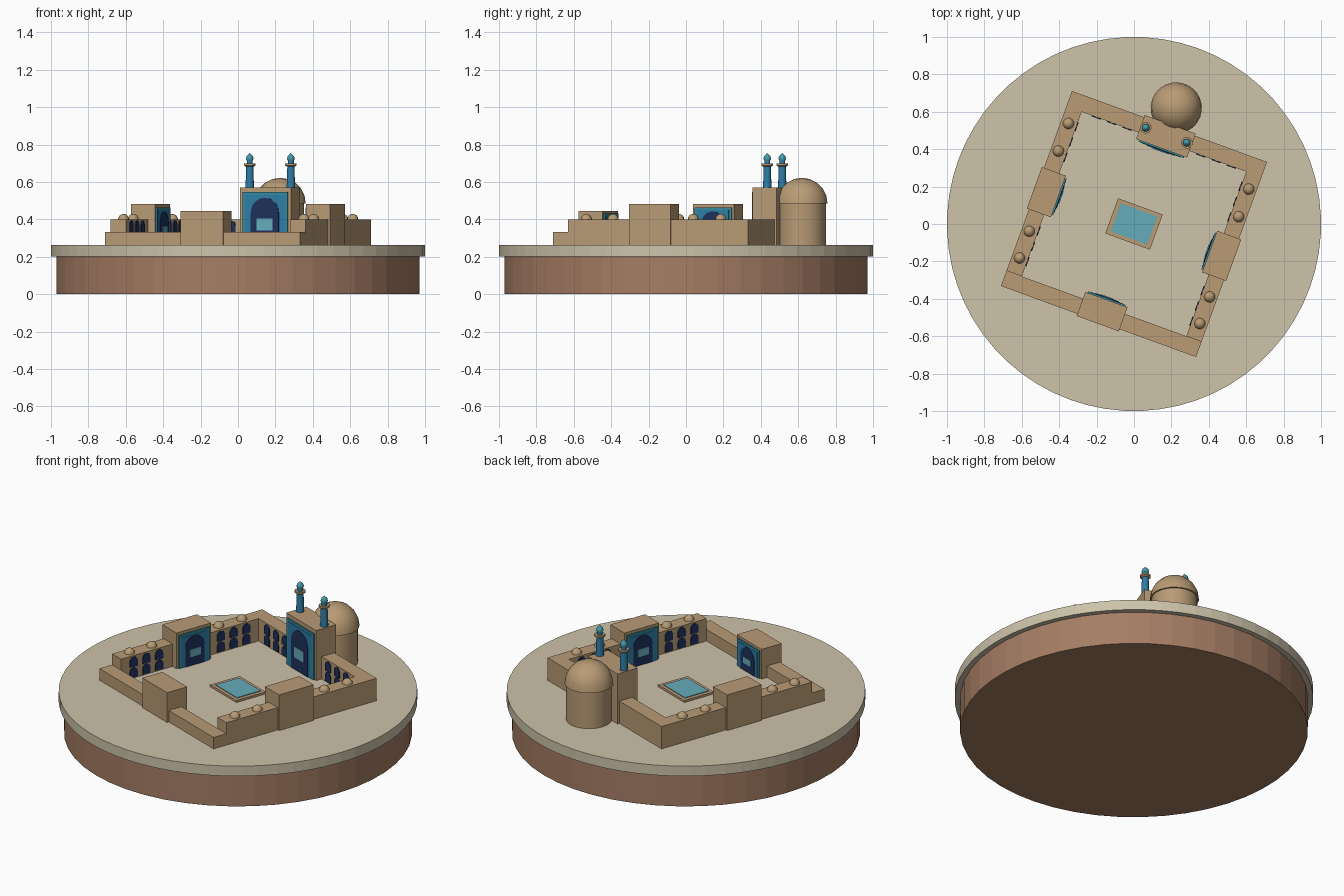
import bpy, bmesh, math
from mathutils import Matrix

cube = bpy.data.objects.get("Cube")
if cube:
    bpy.data.objects.remove(cube)


def material(name, rgb):
    lin = [((c / 255 + 0.055) / 1.055) ** 2.4 for c in rgb]
    m = bpy.data.materials.new(name)
    m.use_nodes = True
    m.diffuse_color = (*lin, 1)
    m.node_tree.nodes["Principled BSDF"].inputs["Base Color"].default_value = (*lin, 1)
    return m


SAND = material("pale sand", (205, 195, 170))
EARTH = material("earth brown", (165, 125, 100))
BRICK = material("tan brick", (184, 155, 117))
TEAL = material("teal tile", (50, 138, 160))
BLUE = material("blue tile", (46, 125, 165))
NAVY = material("navy recess", (30, 48, 92))
PALE = material("pale turquoise", (102, 172, 188))
CAP = material("turquoise cap", (68, 155, 172))

TURN = Matrix.Rotation(math.radians(-20), 4, 'Z')
GROUND = 0.262
HALF = 0.555      # outer half width of the court
INNER = 0.468     # inner wall face
PORTAL = 0.43     # inner portal face


def finish(name, bm, mat, frame=TURN, smooth=False):
    bmesh.ops.recalc_face_normals(bm, faces=bm.faces)
    me = bpy.data.meshes.new(name)
    bm.to_mesh(me)
    bm.free()
    me.transform(frame)
    me.materials.append(mat)
    ob = bpy.data.objects.new(name, me)
    bpy.context.collection.objects.link(ob)
    if smooth:
        bpy.ops.object.select_all(action='DESELECT')
        bpy.context.view_layer.objects.active = ob
        ob.select_set(True)
        bpy.ops.object.shade_smooth_by_angle(angle=math.radians(40))
    return ob


def box(name, mat, x0, x1, y0, y1, z0, z1, frame=TURN):
    bm = bmesh.new()
    bmesh.ops.create_cube(bm, size=1)
    for v in bm.verts:
        v.co = ((x0 + x1) / 2 + v.co.x * (x1 - x0),
                (y0 + y1) / 2 + v.co.y * (y1 - y0),
                (z0 + z1) / 2 + v.co.z * (z1 - z0))
    return finish(name, bm, mat, frame)


def lathe(name, mat, profile, sides, x=0, y=0, smooth=True):
    """Revolve (radius, height) points around a vertical axis."""
    bm = bmesh.new()
    rings = []
    for r, z in profile:
        if r == 0:
            rings.append([bm.verts.new((x, y, z))] * sides)
        else:
            rings.append([bm.verts.new((x + r * math.cos(2 * math.pi * i / sides),
                                        y + r * math.sin(2 * math.pi * i / sides), z))
                          for i in range(sides)])
    for low, high in zip(rings, rings[1:]):
        for i in range(sides):
            j = (i + 1) % sides
            bm.faces.new(dict.fromkeys((low[i], low[j], high[j], high[i])))
    for ring in (rings[0], rings[-1]):
        if ring[0] is not ring[1]:
            bm.faces.new(ring)
    return finish(name, bm, mat, smooth=smooth)


def dome_profile(r, z, steps):
    pts = [(r * math.cos(math.pi / 2 * i / steps), z + r * math.sin(math.pi / 2 * i / steps))
           for i in range(steps)]
    return pts + [(0, z + r)]


def arches(name, mat, centres, w, bottoms, height, y, frame):
    """Round-headed plates facing the court, joined in one object."""
    bm = bmesh.new()
    for cx in centres:
        for z in bottoms:
            spring = z + height - w
            pts = [(cx - w, z), (cx + w, z)]
            pts += [(cx + w * math.cos(math.pi * i / 10), spring + w * math.sin(math.pi * i / 10))
                    for i in range(11)]
            face = bm.faces.new([bm.verts.new((px, y, pz)) for px, pz in pts])
            ext = bmesh.ops.extrude_face_region(bm, geom=[face])
            for v in ext["geom"]:
                if isinstance(v, bmesh.types.BMVert):
                    v.co.y -= 0.005
    return finish(name, bm, mat, frame)


# Round plinth and paved terrace
lathe("plinth", EARTH, [(0.97, 0), (0.97, 0.2)], 48, smooth=False)
lathe("terrace", SAND, [(1, 0.2), (1, GROUND)], 64, smooth=False)

# Pool in the centre of the court
box("pool_rim", BRICK, -0.127, 0.127, -0.1, 0.1, GROUND, 0.275)
box("pool_water", PALE, -0.104, 0.104, -0.08, 0.08, 0.27, 0.279)

# Enclosing walls: the front one is lower
box("back_wall", BRICK, -HALF, HALF, INNER, HALF, GROUND, 0.4)
box("front_wall", BRICK, -HALF, HALF, -HALF, -INNER, GROUND, 0.333)
for side, s in (("left", 1), ("right", -1)):
    xs = sorted((s * INNER, s * HALF))
    box(side + "_wall", BRICK, *xs, -INNER, INNER, GROUND, 0.4)

# Portals; each is built on the back side and turned into place
sides = [("back", 0, 0.145, 0.57, True), ("right", 90, 0.118, 0.482, True),
         ("front", 180, 0.12, 0.445, False), ("left", 270, 0.118, 0.482, True)]
for name, angle, w, top, arcade in sides:
    frame = TURN @ Matrix.Rotation(math.radians(angle), 4, 'Z')
    tall = top - GROUND
    box(name + "_portal", BRICK, -w, w, PORTAL, 0.567, GROUND, top, frame)
    y = PORTAL - 0.008
    pw, ptop = w * 0.89, top - 0.08 * tall
    box(name + "_portal_border", TEAL, -pw, pw, y, PORTAL, GROUND, ptop, frame)
    box(name + "_portal_panel", BLUE, -pw + 0.015, pw - 0.015, y - 0.002, y,
        GROUND, ptop - 0.015, frame)
    arches(name + "_portal_arch", NAVY, [0], w * 0.55, [GROUND], tall * 0.82, y, frame)
    box(name + "_portal_window", PALE, -w * 0.31, w * 0.31, y - 0.009, y - 0.005,
        GROUND + tall * 0.25, GROUND + tall * 0.46, frame)
    if arcade:
        xs = [s * d for s in (-1, 1) for d in (0.21, 0.297, 0.384)]
        arches(name + "_arcade", NAVY, xs, 0.026, (0.268, 0.333), 0.06, INNER, frame)

# Small domes along the side walls
for side, s in (("left", 1), ("right", -1)):
    for i, y in enumerate((-0.38, -0.228, 0.228, 0.385)):
        lathe(f"{side}_small_dome_{i + 1}", BRICK, dome_profile(0.03, 0.399, 4), 12, s * 0.513, y)

# Domed chamber behind the back portal
lathe("chamber_drum", BRICK, [(0.128, GROUND), (0.128, 0.487)], 24, 0, 0.66)
lathe("chamber_dome", BRICK, dome_profile(0.137, 0.485, 5), 24, 0, 0.66)

# Twin minarets on the back portal
for side, s in (("left", 1), ("right", -1)):
    x, y = s * 0.117, 0.505
    lathe(side + "_minaret_shaft", BLUE, [(0.023, 0.569), (0.019, 0.69)], 12, x, y)
    lathe(side + "_minaret_balcony", BRICK, [(0.022, 0.682), (0.031, 0.688), (0.031, 0.698)], 12, x, y)
    lathe(side + "_minaret_lantern", BLUE, [(0.016, 0.698), (0.016, 0.716)], 12, x, y)
    lathe(side + "_minaret_cap", CAP,
          [(0.017, 0.714), (0.021, 0.724), (0.017, 0.738), (0.007, 0.748), (0, 0.754)], 12, x, y)
